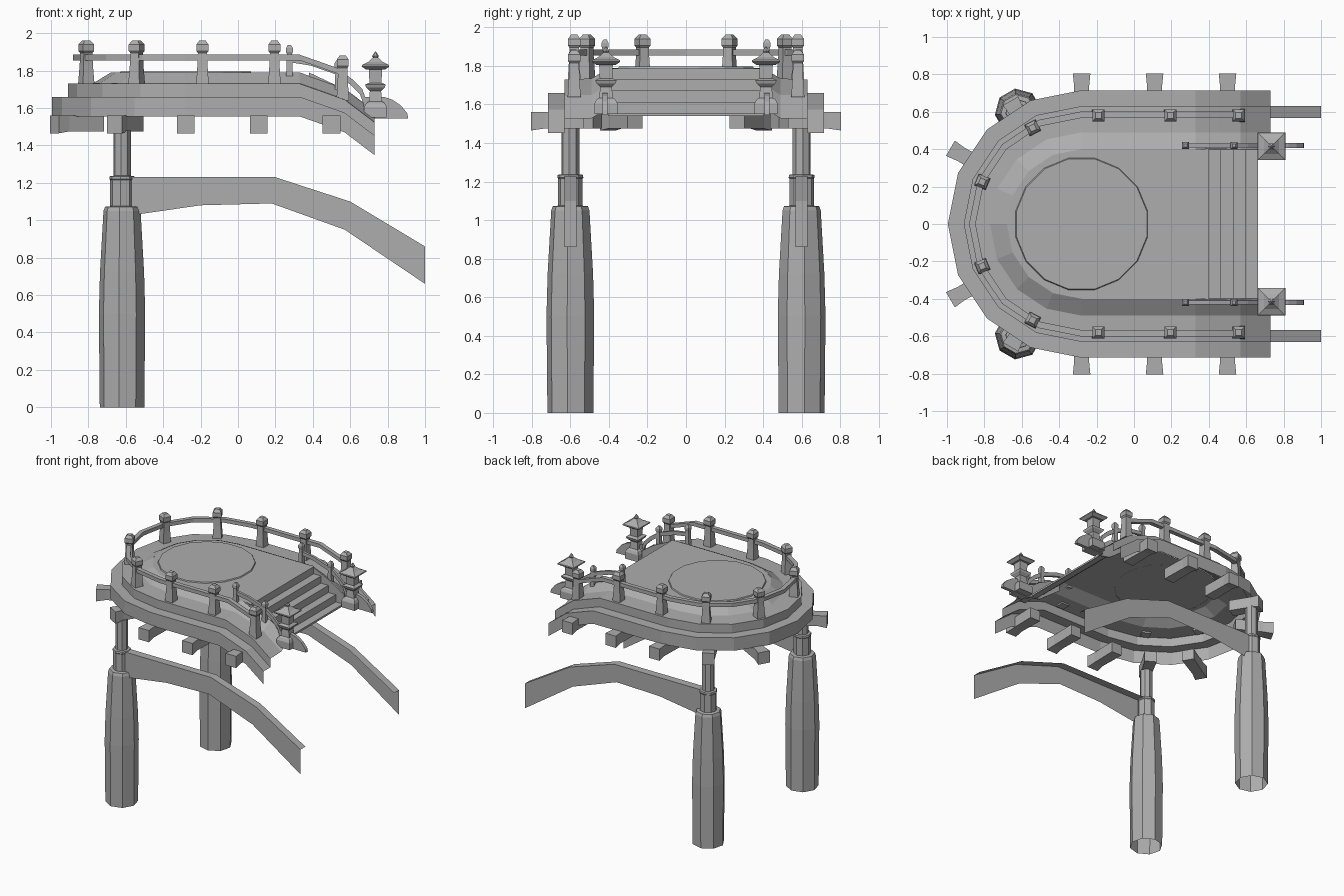
import bpy, bmesh, math
from mathutils import Matrix, Vector

cube = bpy.data.objects.get("Cube")
if cube:
    bpy.data.objects.remove(cube, do_unlink=True)

stone = bpy.data.materials.new("grey_stone")
stone.use_nodes = True
GREY = (0.42, 0.42, 0.42, 1)
stone.diffuse_color = GREY
stone.node_tree.nodes["Principled BSDF"].inputs["Base Color"].default_value = GREY

CX = -0.28        # centre of the rounded end
R = 0.715         # outer radius of the terrace


def finish(name, bm, recalc=True):
    if recalc:
        bmesh.ops.recalc_face_normals(bm, faces=bm.faces)
    mesh = bpy.data.meshes.new(name)
    bm.to_mesh(mesh)
    bm.free()
    mesh.materials.append(stone)
    ob = bpy.data.objects.new(name, mesh)
    bpy.context.collection.objects.link(ob)
    return ob


def mirrored(ob):
    m = ob.modifiers.new("Mirror", "MIRROR")
    m.use_axis = (False, True, False)
    m.use_mirror_merge = False
    return ob


def drop(x):
    """How far the terrace edge sinks beside the stairs."""
    if x < 0.33:
        return 0
    return (x - 0.33) * 0.35 if x < 0.57 else 0.085 + (x - 0.57) * 0.76


def u_path(r, end, steps=8):
    """Plan points of a U at radius r, with open ends at x = end."""
    xs = [x for x in (0.33, 0.45, 0.57, 0.66) if x < end - 0.02]
    side = [(x, r) for x in [end] + xs[::-1]]
    arc = [(CX - r * math.sin(a), r * math.cos(a))
           for a in (math.pi * i / steps for i in range(steps + 1))]
    return side + arc + [(x, -y) for x, y in side[::-1]]


def u_sweep(name, section, end, closed=False):
    """Sweep a (radius, height) section around the U."""
    bm = bmesh.new()
    rows = [[bm.verts.new((x, y, z - drop(x))) for x, y in u_path(r, end)]
            for r, z in section]
    pairs = list(zip(rows, rows[1:])) + ([(rows[-1], rows[0])] if closed else [])
    for a, b in pairs:
        for i in range(len(a) - 1):
            bm.faces.new((a[i], a[i + 1], b[i + 1], b[i]))
    if closed:
        bm.faces.new([row[0] for row in rows])
        bm.faces.new([row[-1] for row in rows[::-1]])
    return finish(name, bm, closed)


def lathe(name, profile, sides, at, turn=0.0, cap_bottom=True):
    """Stack regular rings of (radius, height) at a position."""
    bm = bmesh.new()
    rings = []
    for r, z in profile:
        rings.append([bm.verts.new((at[0] + r * math.cos(turn + math.tau * i / sides),
                                    at[1] + r * math.sin(turn + math.tau * i / sides),
                                    at[2] + z)) for i in range(sides)])
    for a, b in zip(rings, rings[1:]):
        for i in range(sides):
            j = (i + 1) % sides
            bm.faces.new((a[i], a[j], b[j], b[i]))
    bm.faces.new(rings[-1])
    if cap_bottom:
        bm.faces.new(rings[0][::-1])
    return finish(name, bm)


def square(name, profile, at, turn=0.0):
    """Square stack whose profile gives half widths."""
    return lathe(name, [(h * math.sqrt(2), z) for h, z in profile], 4, at, turn + math.pi / 4)


def plate(name, outline, y0, y1):
    """Extrude an (x, z) outline between two y positions."""
    bm = bmesh.new()
    a = [bm.verts.new((x, y0, z)) for x, z in outline]
    b = [bm.verts.new((x, y1, z)) for x, z in outline]
    bm.faces.new(a)
    bm.faces.new(b[::-1])
    for i in range(len(a)):
        j = (i + 1) % len(a)
        bm.faces.new((a[i], a[j], b[j], b[i]))
    return finish(name, bm)


# Terrace: open-bottomed stepped edge
u_sweep("terrace_edge", [(R, 1.555), (R, 1.66), (0.63, 1.66), (0.63, 1.73),
                         (0.49, 1.735), (0.4, 1.79)], 0.73)

# Floor inside the U, then stairs going down
bm = bmesh.new()
bm.faces.new([bm.verts.new((x, y, 1.788)) for x, y in reversed(u_path(0.4, 0.4))])
x, z = 0.4, 1.788
last = [bm.verts.new((x, s * 0.4, z)) for s in (-1, 1)]
for i in range(4):
    for x, z in ((x, z - 0.058), (x + 0.066, z - 0.058)):
        new = [bm.verts.new((x, s * 0.4, z)) for s in (-1, 1)]
        bm.faces.new((last[0], new[0], new[1], last[1]))
        last = new
end = [bm.verts.new((x, s * 0.4, 1.54)) for s in (-1, 1)]
bm.faces.new((last[0], end[0], end[1], last[1]))
finish("floor_and_stairs", bm, False)

lathe("round_dais", [(0.36, 0), (0.355, 0.009)], 16, (CX, 0, 1.787), math.pi / 16, False)

# Stair side walls
mirrored(plate("stair_side", [(0.38, 1.79), (0.57, 1.70), (0.67, 1.63), (0.67, 1.54),
                              (0.57, 1.56), (0.38, 1.70)], 0.395, 0.405))

# Outer railing and its posts
u_sweep("outer_rail", [(0.567, 1.855), (0.567, 1.885), (0.602, 1.885), (0.602, 1.855)],
        0.57, True)
POST = [(0.034, -0.01), (0.027, 0.1), (0.025, 0.165), (0.032, 0.175),
        (0.032, 0.21), (0.016, 0.232)]
spots = [(px, 0.58, 0) for px in (0.56, 0.195, -0.19)]
for deg in (27, 67):
    a = math.radians(deg)
    spots.append((CX - 0.577 * math.sin(a), 0.577 * math.cos(a), a))
for px, py, turn in spots:
    mirrored(square("outer_post", POST, (px, py, 1.73 - drop(px)), turn))

# Stair railing: small posts, curved rail, rounded end stop
for px, pz in ((0.275, 1.77), (0.535, 1.69)):
    mirrored(square("stair_post", [(0.018, 0), (0.014, 0.12), (0.018, 0.13),
                                   (0.018, 0.15), (0.008, 0.168)], (px, 0.42, pz)))
rail = [(0.275, 1.875), (0.4, 1.855), (0.53, 1.81), (0.61, 1.755), (0.665, 1.70), (0.69, 1.63)]
mirrored(plate("stair_rail", rail + [(px - 0.012, pz - 0.028) for px, pz in rail[::-1]],
               0.41, 0.43))
mirrored(plate("end_stop", [(0.66, 1.545), (0.91, 1.545), (0.905, 1.572), (0.87, 1.615),
                            (0.825, 1.645), (0.78, 1.66), (0.68, 1.66)], 0.407, 0.433))

# Stone lanterns at the foot of the stairs
lantern = (0.735, 0.415, 1.55)
mirrored(square("lantern_base", [(0.06, 0), (0.06, 0.055), (0.05, 0.075), (0.036, 0.085),
                                 (0.03, 0.14), (0.05, 0.16), (0.055, 0.175),
                                 (0.036, 0.185)], lantern))
mirrored(square("lantern_box", [(0.032, 0.18), (0.036, 0.27)], lantern))
mirrored(square("lantern_roof", [(0.05, 0.255), (0.074, 0.272), (0.072, 0.28), (0.04, 0.296),
                                 (0.014, 0.32)], lantern))
mirrored(lathe("lantern_finial", [(0.01, 0.315), (0.018, 0.328), (0.002, 0.352)], 6, lantern))

# Bracket beams below the edge, flared at the outer end


def bracket(origin, angle, inner, outer):
    bm = bmesh.new()
    rows = []
    for r, w, low, high in ((inner, 0.045, 1.475, 1.56), (outer - 0.07, 0.04, 1.475, 1.56),
                            (outer, 0.047, 1.465, 1.56)):
        rows.append([bm.verts.new((r, w * s, h)) for s, h in
                     ((-1, low), (1, low), (1, high), (-1, high))])
    for a, b in zip(rows, rows[1:]):
        for i in range(4):
            j = (i + 1) % 4
            bm.faces.new((a[i], a[j], b[j], b[i]))
    bm.faces.new(rows[0])
    bm.faces.new(rows[-1])
    bm.transform(Matrix.Translation(Vector((origin, 0, 0))) @ Matrix.Rotation(angle, 4, "Z"))
    mirrored(finish("bracket_beam", bm))


for bx in (CX, 0.11, 0.5):
    bracket(bx, math.pi / 2, 0.53, 0.805)
bracket(CX, math.radians(150), 0.53, 0.81)
bracket(CX, math.radians(120), 0.53, 0.76)

# Columns with collar and slim upper post, open below
column = (-0.62, 0.6, 0)
mirrored(lathe("column", [(0.12, 0), (0.125, 0.5), (0.119, 0.72), (0.1, 1.05), (0.092, 1.072),
                          (0.064, 1.075), (0.064, 1.215), (0.068, 1.22), (0.066, 1.235),
                          (0.047, 1.238), (0.047, 1.48)], 8, column,
               math.radians(7.5), False))

# Arched side beams: outer wall with a top flange
top = [(-0.58, 1.23), (-0.2, 1.23), (0.2, 1.23), (0.6, 1.1), (1.0, 0.86)]
low = [(-0.58, 1.025), (-0.2, 1.08), (0.18, 1.09), (0.57, 0.95), (1.0, 0.66)]
bm = bmesh.new()
rows = [[bm.verts.new((px, py, pz)) for px, pz in line]
        for line, py in ((low, 0.63), (top, 0.63), (top, 0.567))]
for a, b in zip(rows, rows[1:]):
    for i in range(4):
        bm.faces.new((a[i + 1], a[i], b[i], b[i + 1]))
mirrored(finish("arched_beam", bm, False))
